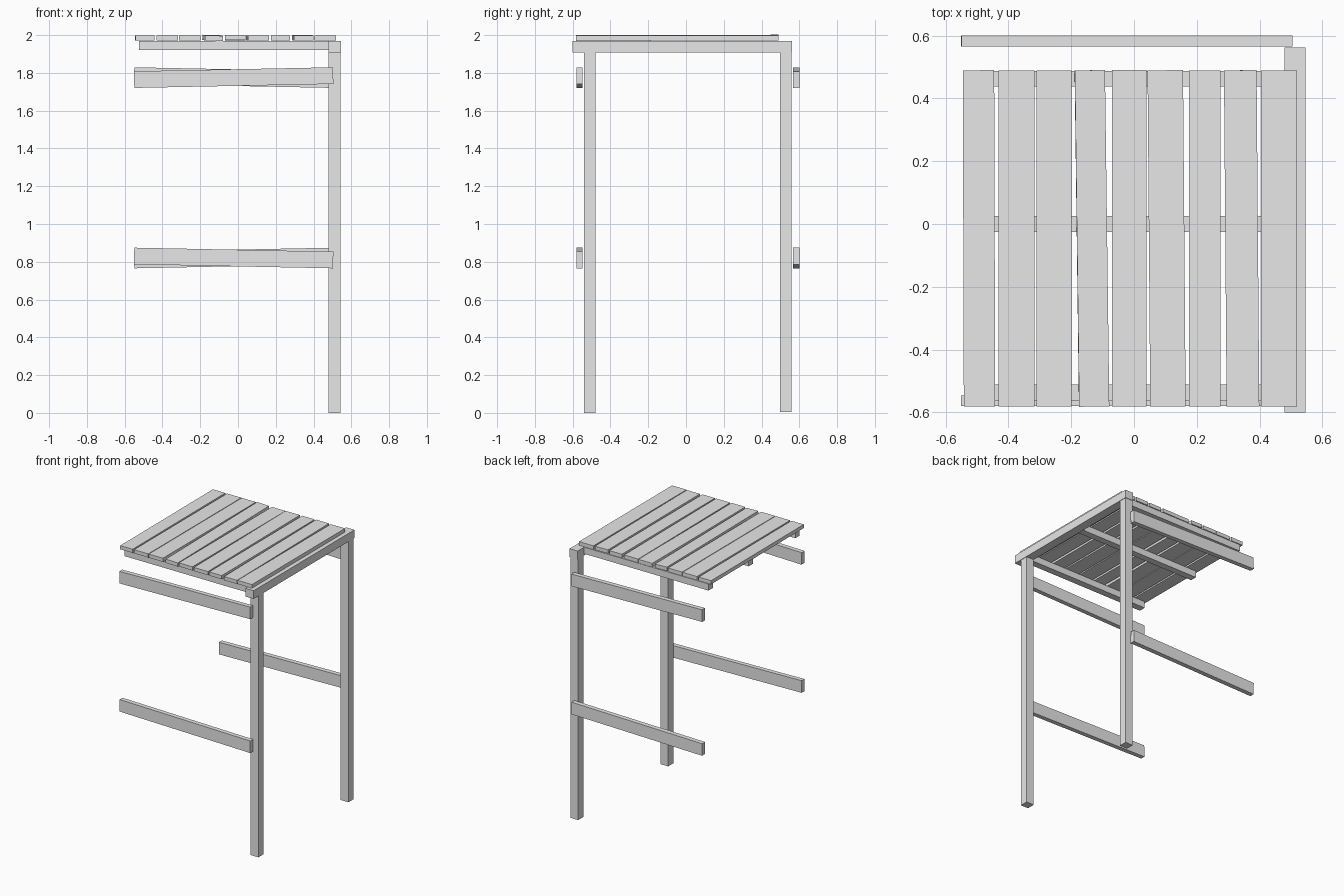
import bpy

if "Cube" in bpy.data.objects:
    bpy.data.objects.remove(bpy.data.objects["Cube"])

wood = bpy.data.materials.new("pale_grey")
wood.use_nodes = True
wood.diffuse_color = (0.8, 0.8, 0.8, 1)
wood.node_tree.nodes["Principled BSDF"].inputs["Base Color"].default_value = (0.8, 0.8, 0.8, 1)


def board(name, xs, ys, zs, rotation=(0, 0, 0)):
    """Box filling the given x, y and z ranges, then turned about its centre."""
    spans = (xs, ys, zs)
    bpy.ops.mesh.primitive_cube_add(size=1, location=[(a + b) / 2 for a, b in spans])
    ob = bpy.context.object
    ob.name = name
    ob.scale = [b - a for a, b in spans]
    ob.rotation_euler = rotation
    ob.data.materials.append(wood)
    return ob


# Posts and the beam across them
board("front_post", (0.48, 0.542), (-0.54, -0.48), (0, 1.908))
board("back_post", (0.48, 0.542), (0.498, 0.558), (0.005, 1.908))
board("top_beam", (0.48, 0.546), (-0.6, 0.562), (1.908, 1.968))

# Joists under the roof
for name, y in (("front", -0.537), ("middle", 0), ("back", 0.463)):
    board(name + "_joist", (-0.523, 0.48), (y - 0.025, y + 0.025), (1.92, 1.968))

# Side rails, each nailed on slightly out of level
for level, z, tilt in (("upper", 1.775, -0.02), ("lower", 0.82, 0.02)):
    for side, ys, turn in (("front", (-0.58, -0.547), 1), ("back", (0.566, 0.6), -1)):
        board(f"{side}_{level}_rail", (-0.55, 0.504), ys, (z - 0.044, z + 0.044),
              (0, tilt * turn, 0))

# Roof planks: centre x, width, roll, pitch, yaw
planks = [
    (-0.494, 0.1, 0, 0, 0.003),
    (-0.374, 0.115, 0, 0, 0),
    (-0.255, 0.113, 0, 0, 0),
    (-0.134, 0.096, 0.03, 0.003, 0.013),
    (-0.015, 0.11, 0, -0.002, 0),
    (0.104, 0.113, 0, 0, 0.008),
    (0.225, 0.101, 0, 0, 0),
    (0.343, 0.104, 0, 0.003, 0.008),
    (0.462, 0.116, 0, 0, 0),
]
for i, (x, width, roll, pitch, yaw) in enumerate(planks, 1):
    board(f"roof_plank_{i}", (x - width / 2, x + width / 2), (-0.582, 0.49),
          (1.972, 1.999), (pitch, roll, yaw))
